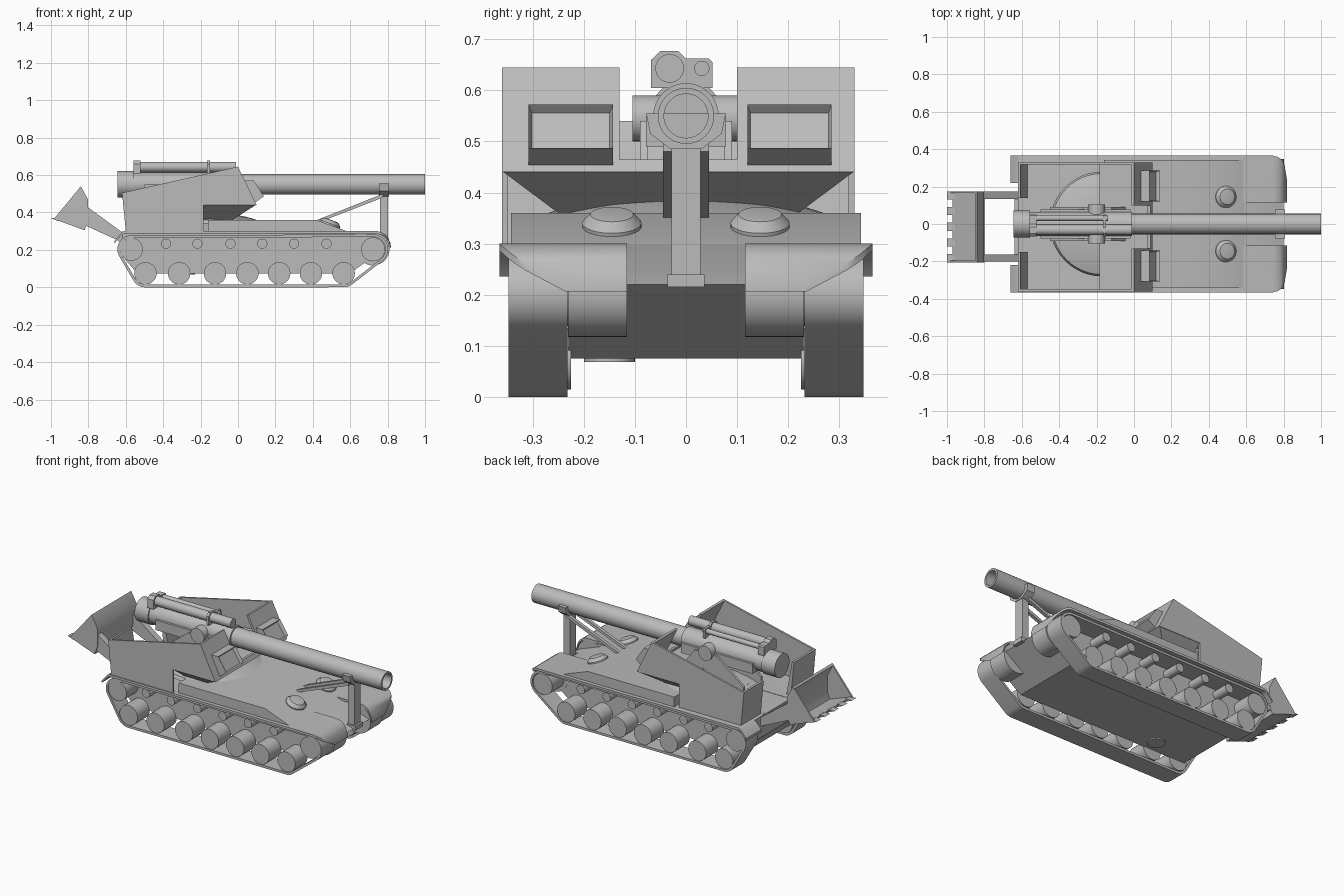
import bpy, bmesh, math
from mathutils import Vector

if "Cube" in bpy.data.objects:
    bpy.data.objects.remove(bpy.data.objects["Cube"])

grey = bpy.data.materials.new("plain_grey")
grey.diffuse_color = (0.5, 0.5, 0.5, 1)
grey.use_nodes = True
grey.node_tree.nodes["Principled BSDF"].inputs["Base Color"].default_value = grey.diffuse_color


def finish(name, bm):
    bmesh.ops.remove_doubles(bm, verts=bm.verts, dist=1e-5)
    bmesh.ops.recalc_face_normals(bm, faces=bm.faces)
    me = bpy.data.meshes.new(name)
    bm.to_mesh(me)
    bm.free()
    me.materials.append(grey)
    ob = bpy.data.objects.new(name, me)
    bpy.context.collection.objects.link(ob)
    return ob


def skin(bm, a, b):
    """Close two matching outlines into a solid."""
    n = len(a)
    for i in range(n):
        j = (i + 1) % n
        bm.faces.new((a[i], a[j], b[j], b[i]))
    bm.faces.new(a)
    bm.faces.new(b)


def prism(name, pts, y0, y1, inset=None):
    """Side outline in (x, z) pulled from y0 to y1; optional recessed front face."""
    bm = bmesh.new()
    skin(bm, [bm.verts.new((x, y0, z)) for x, z in pts],
         [bm.verts.new((x, y1, z)) for x, z in pts])
    if inset:
        bmesh.ops.recalc_face_normals(bm, faces=bm.faces)
        front = max(bm.faces, key=lambda f: f.normal.x + f.normal.z)
        bmesh.ops.inset_individual(bm, faces=[front], thickness=inset, depth=-0.02)
    return finish(name, bm)


def box(name, x0, x1, y0, y1, z0, z1):
    return prism(name, [(x0, z0), (x1, z0), (x1, z1), (x0, z1)], y0, y1)


def lathe(name, prof, c, axis, n=32, closed=False):
    """Spin (distance along axis, radius) points round an axis through c."""
    bm = bmesh.new()
    rings = []
    for t, r in prof:
        ring = []
        for k in range(n):
            u, v = r * math.cos(math.tau * k / n), r * math.sin(math.tau * k / n)
            p = {'x': (t, u, v), 'y': (u, t, v), 'z': (u, v, t)}[axis]
            ring.append(bm.verts.new(Vector(c) + Vector(p)))
        rings.append(ring)
    pairs = list(zip(rings, rings[1:])) + ([(rings[-1], rings[0])] if closed else [])
    for a, b in pairs:
        for k in range(n):
            j = (k + 1) % n
            bm.faces.new((a[k], a[j], b[j], b[k]))
    if not closed:
        bm.faces.new(rings[0])
        bm.faces.new(rings[-1])
    return finish(name, bm)


def cyl(name, c, axis, a, b, r, n=32):
    return lathe(name, [(a, r), (b, r)], c, axis, n)


# Hull and raised deck
prism("lower_hull", [(-.62, .298), (.58, .3), (.8, .22), (.6, .075), (-.54, .075), (-.62, .17)], -.23, .23)
prism("raised_deck", [(-.16, .29), (-.16, .36), (.42, .36), (.59, .297)], -.342, .342)
cyl("belly_hatch", (-.28, -.15, 0), 'z', .068, .08, .05)

# Fenders with drooping rear flap and rounded front corners: x, z, inner y, outer y
stations = [(-.66, .25, .22, .365), (-.62, .296, .22, .365), (-.61, .3, .115, .365), (.745, .3, .115, .365),
            (.77, .294, .115, .358), (.79, .281, .115, .343), (.805, .262, .115, .315), (.818, .22, .115, .235)]
for s, side in ((-1, "right"), (1, "left")):
    bm = bmesh.new()
    rows = [[[bm.verts.new((x, s * y, z - d)) for y in (yi, yo)] for d in (0, .014)]
            for x, z, yi, yo in stations]
    for (t0, b0), (t1, b1) in zip(rows, rows[1:]):
        for q in ((t0[0], t0[1], t1[1], t1[0]), (b0[0], b0[1], b1[1], b1[0]),
                  (t0[0], t1[0], b1[0], b0[0]), (t0[1], t1[1], b1[1], b0[1])):
            bm.faces.new(q)
    for t, b in (rows[0], rows[-1]):
        bm.faces.new((t[0], t[1], b[1], b[0]))
    finish(side + "_fender", bm)

    # Track belt wrapped round four wheels
    wraps = [(.722, .203, .08), (-.57, .203, .075), (.565, .075, .075), (-.495, .075, .075)]
    bm = bmesh.new()
    loop = []
    for k in range(64):
        d = Vector((math.cos(math.tau * k / 64), math.sin(math.tau * k / 64)))
        x, z, r = max(wraps, key=lambda w: w[0] * d.x + w[1] * d.y + w[2])
        loop.append([bm.verts.new((x + q * d.x, s * y, z + q * d.y))
                     for q, y in ((r, .232), (r, .347), (r - .014, .347), (r - .014, .232))])
    for a, b in zip(loop, loop[1:] + loop[:1]):
        for i in range(4):
            j = (i + 1) % 4
            bm.faces.new((a[i], a[j], b[j], b[i]))
    finish(side + "_track", bm)

    # Wheels, rollers and final drive housing
    for x in (-.495, -.315, -.123, .05, .22, .39, .565):
        cyl(side + "_road_wheel", (x, 0, .075), 'y', s * .225, s * .343, .06, 28)
    for x in (-.385, -.217, -.04, .13, .3, .473):
        cyl(side + "_return_roller", (x, 0, .233), 'y', s * .225, s * .335, .027, 20)
    cyl(side + "_idler", (-.57, 0, .203), 'y', s * .225, s * .343, .061)
    cyl(side + "_sprocket", (.722, 0, .203), 'y', s * .225, s * .343, .064)
    cyl(side + "_final_drive", (.722, 0, .205), 'y', s * .115, s * .231, .088)

    # Crew hatch, tilted with the front slope
    hatch = lathe(side + "_hatch", [(-.02, .058), (.008, .058), (.026, .042), (.028, .03)], (0, 0, 0), 'z')
    hatch.location = (.49, s * .145, .333)
    hatch.rotation_euler = (0, math.atan(.37), 0)

# Turret base
lathe("turret_dome", [(.34, .28), (.36, .27), (.376, .22), (.39, .14), (.396, .05)], (-.17, 0, 0), 'z', 48)
cyl("turret_ring", (-.2, 0, 0), 'z', .29, .37, .21, 48)
bm = bmesh.new()
skin(bm, [bm.verts.new(p + (.36,)) for p in ((-.185, -.25), (-.03, -.25), (-.03, .22), (-.185, .22))],
     [bm.verts.new(p + (.442,)) for p in ((-.185, -.36), (.098, -.36), (.098, .33), (-.185, .33))])
finish("turret_tray", bm)

# Open-topped crew shields
outline = [(-.6, .3), (-.62, .505), (0, .645), (.1, .44), (-.185, .44), (-.185, .3)]
for side, out, inn, rear, w0, w1 in (("right", -.36, -.13, -.15, -.308, -.143),
                                     ("left", .33, .10, .14, .12, .285)):
    t = .012 if out < 0 else -.012
    prism(side + "_shield_side", outline, out, out + t)
    prism(side + "_shield_front", [(0, .645), (.1, .44), (.085, .44), (-.014, .642)], out, inn)
    prism(side + "_shield_rear", [(-.62, .505), (-.6, .3), (-.57, .3), (-.607, .506)], out, rear)
    prism(side + "_sight_box", [(.03, .57), (.083, .572), (.138, .487), (.075, .44)], w0, w1, .009)
prism("shield_sill", [(.088, .465), (.1, .44), (.085, .44), (.073, .465)], -.13, .10)

# Gun carriage
for s in (-1, 1):
    prism("carriage_cheek", [(-.45, .3), (-.45, .4), (-.27, .54), (-.12, .54), (-.03, .42), (-.03, .36), (-.16, .3)],
          s * .075, s * .09)
    cyl("trunnion", (-.2, 0, .545), 'y', s * .05, s * .105, .045)
prism("cradle", [(-.5, .49), (-.5, .55), (-.02, .55), (-.02, .49)], -.078, .078)

# Gun barrel, sleeve and breech
lathe("barrel", [(-.05, .055), (1, .055), (1, .043), (-.05, .043)], (0, 0, .55), 'x', 40, True)
cyl("sleeve", (0, 0, .55), 'x', -.57, -.01, .064, 40)
cyl("breech", (0, 0, .55), 'x', -.645, -.555, .071, 40)

# Recoil cylinders and their brackets
cyl("recuperator", (0, -.032, .643), 'x', -.55, -.01, .028)
cyl("recoil_cylinder", (0, .031, .643), 'x', -.55, -.14, .015, 20)
for x0, x1 in ((-.56, -.52), (-.165, -.15)):
    bm = bmesh.new()
    yz = [(-.068, .605), (.052, .605), (.052, .655), (.045, .662), (0, .662),
          (-.015, .677), (-.05, .677), (-.068, .66)]
    skin(bm, [bm.verts.new((x0, y, z)) for y, z in yz], [bm.verts.new((x1, y, z)) for y, z in yz])
    finish("recoil_bracket", bm)

# Travel lock
box("lock_post", .76, .803, -.028, .028, .23, .5)
box("lock_foot", .755, .815, -.036, .036, .215, .24)
bm = bmesh.new()
yz = [(-.078, .555), (-.07, .515), (-.03, .485), (.03, .485), (.07, .515), (.078, .555)]
skin(bm, [bm.verts.new((.755, y, z)) for y, z in yz], [bm.verts.new((.807, y, z)) for y, z in yz])
finish("lock_clamp", bm)
for s in (-1, 1):
    prism("lock_brace", [(.41, .355), (.44, .35), (.775, .48), (.775, .5)], s * .025, s * .045)

# Rear spade: bucket open to the back, teeth, arms
shell = [(-.97, .36), (-.82, .305), (-.8, .36), (-.802, .47), (-.84, .54),
         (-.85, .53), (-.815, .465), (-.813, .365), (-.828, .32), (-.97, .372)]
prism("spade_shell", shell, -.205, .175)
for y in (-.205, .165):
    prism("spade_cheek", [(-.985, .365), (-.82, .305), (-.8, .36), (-.802, .47), (-.84, .54)], y, y + .01)
for k in range(5):
    y = -.205 + k * .084
    prism("spade_tooth", [(-1, .37), (-.96, .353), (-.96, .372)], y, y + .044)
for y in (-.2, .135):
    prism("spade_arm", [(-.805, .43), (-.6, .28), (-.6, .24), (-.64, .25), (-.815, .33)], y, y + .038)
box("spade_hinge", -.64, -.6, -.2, .173, .245, .285)

# Smooth the round parts, keep edges sharp
bpy.ops.object.select_all(action='SELECT')
bpy.context.view_layer.objects.active = bpy.context.selected_objects[0]
bpy.ops.object.shade_smooth_by_angle(angle=math.radians(30))
